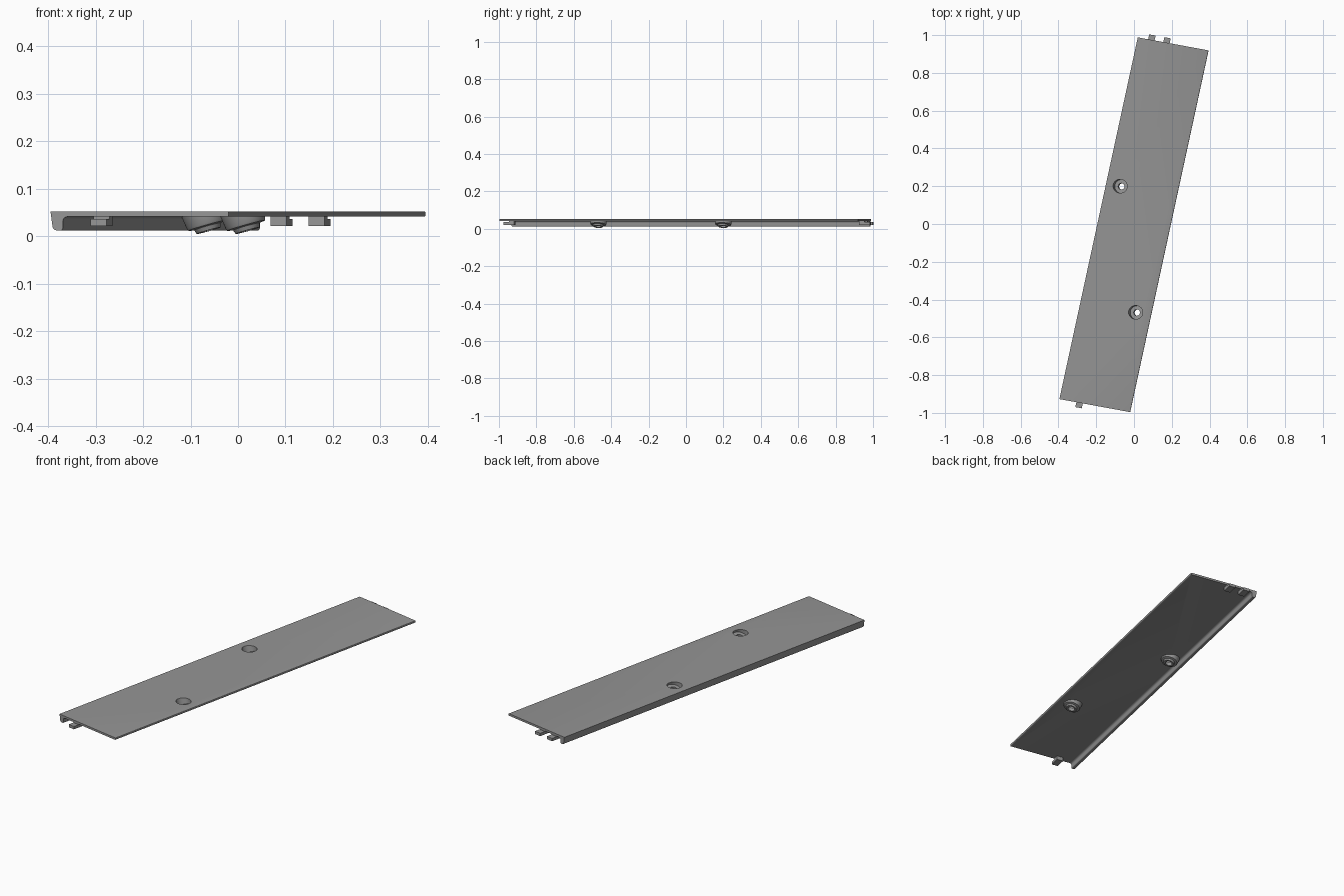
import bpy, bmesh, math
from mathutils import Vector, Matrix

if "Cube" in bpy.data.objects:
    bpy.data.objects.remove(bpy.data.objects["Cube"])

grey = bpy.data.materials.new("mid grey")
grey.diffuse_color = (0.30, 0.30, 0.30, 1)
grey.use_nodes = True
grey.node_tree.nodes["Principled BSDF"].inputs["Base Color"].default_value = grey.diffuse_color

ORIGIN = Vector((-0.395, -0.927, 0))     # front left corner of the panel
ACROSS = Vector((1, -0.184, 0))          # slanted short edge
ALONG = Vector((0.415, 1.915, 0))        # slanted long edge
WIDTH = 0.375


def place(u, v, z):
    return ORIGIN + ACROSS * u + ALONG * v + Vector((0, 0, z))


def make(name, bm, smooth=True):
    bmesh.ops.recalc_face_normals(bm, faces=bm.faces)
    me = bpy.data.meshes.new(name)
    bm.to_mesh(me)
    bm.free()
    me.materials.append(grey)
    ob = bpy.data.objects.new(name, me)
    bpy.context.collection.objects.link(ob)
    if smooth:
        bpy.ops.object.select_all(action='DESELECT')
        ob.select_set(True)
        bpy.context.view_layer.objects.active = ob
        bpy.ops.object.shade_smooth_by_angle(angle=math.radians(35))
    return ob


def extrude(name, profile, v0, v1):
    """Closed (u, z) profile swept along the long edge."""
    bm = bmesh.new()
    a = [bm.verts.new(place(u, v0, z)) for u, z in profile]
    b = [bm.verts.new(place(u, v1, z)) for u, z in profile]
    n = len(a)
    for i in range(n):
        bm.faces.new((a[i], a[(i + 1) % n], b[(i + 1) % n], b[i]))
    bm.faces.new(a)
    bm.faces.new(b[::-1])
    return make(name, bm)


def arc(cu, cz, r, a0, a1, n=5):
    return [(cu + r * math.cos(math.radians(a0 + (a1 - a0) * i / n)),
             cz + r * math.sin(math.radians(a0 + (a1 - a0) * i / n))) for i in range(n + 1)]


def revolve(name, profile, matrix, clip=None, segs=48):
    """Closed (radius, height) profile spun around a tilted axis."""
    bm = bmesh.new()
    rings = []
    for i in range(segs):
        t = 2 * math.pi * i / segs
        rings.append([bm.verts.new(matrix @ Vector((r * math.cos(t), r * math.sin(t), h)))
                      for r, h in profile])
    n = len(profile)
    for i in range(segs):
        p, q = rings[i], rings[(i + 1) % segs]
        for j in range(n):
            k = (j + 1) % n
            bm.faces.new((p[j], q[j], q[k], p[k]))
    if clip is not None:
        bmesh.ops.bisect_plane(bm, geom=bm.verts[:] + bm.edges[:] + bm.faces[:],
                               plane_co=(0, 0, clip), plane_no=(0, 0, 1), clear_outer=True)
    return make(name, bm)


# Panel with a rounded lip hanging from its left edge
profile = ([(0, 0.052)] + arc(0.014, 0.022, 0.010, 195, 270) + arc(0.021, 0.017, 0.005, 270, 360)
           + arc(0.036, 0.031, 0.010, 180, 90)
           + arc(WIDTH - 0.003, 0.044, 0.003, -90, 0, 3) + arc(WIDTH - 0.003, 0.049, 0.003, 0, 90, 3))
panel = extrude("panel", profile, 0, 1)

# Tilted screw bosses, with matching holes cut through the panel
TILT = Matrix.Rotation(-0.184, 4, 'Z') @ Matrix.Rotation(math.radians(-16), 4, 'Y')
boss_profile = [(0.036, 0.03), (0.036, -0.018), (0.017, -0.018), (0.017, -0.037), (0.026, -0.037),
                (0.029, -0.028), (0.041, -0.026), (0.043, -0.022), (0.050, 0.03)]
for name, x, y in (("rear", -0.072, 0.20), ("front", 0.010, -0.468)):
    axis = Matrix.Translation((x, y, 0.047)) @ TILT
    revolve(name + "_boss", boss_profile, axis, clip=0.047)

    bm = bmesh.new()
    bmesh.ops.create_cone(bm, cap_ends=True, segments=48, radius1=0.036, radius2=0.036,
                          depth=0.08, matrix=axis)
    cutter = make(name + "_hole_cutter", bm, smooth=False)
    cutter.hide_render = True
    cutter.hide_set(True)
    mod = panel.modifiers.new(name + "_hole", 'BOOLEAN')
    mod.operation = 'DIFFERENCE'
    mod.solver = 'EXACT'
    mod.object = cutter

# Locating tabs under both ends: a tongue sticking out and a foot joining it to the panel
for name, u, end, out in (("front_tab", 0.107, 0, -1), ("rear_left_tab", 0.072, 1, 1),
                          ("rear_right_tab", 0.152, 1, 1)):
    w = 0.017
    v_out, v_in = end + out * 0.0135, end - out * 0.016
    extrude(name, [(u - w, 0.021), (u + w, 0.021), (u + w, 0.036), (u - w, 0.036)], v_out, v_in)
    extrude(name + "_foot", [(u - w, 0.034), (u + w, 0.034), (u + w, 0.044), (u - w, 0.044)],
            end - out * 0.002, v_in)
